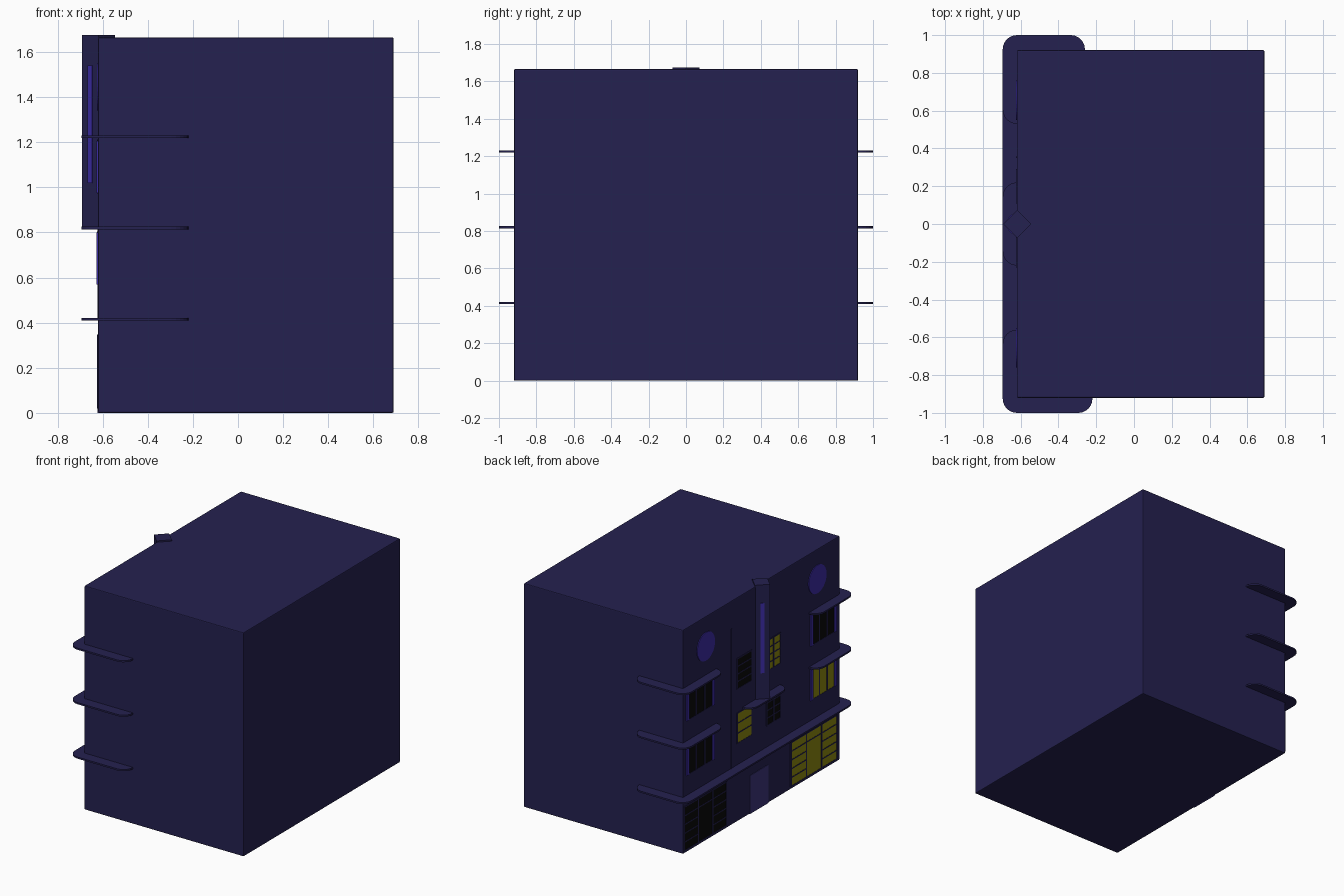
import bpy, bmesh, math

if "Cube" in bpy.data.objects:
    bpy.data.objects.remove(bpy.data.objects["Cube"])

def mat(name, c):
    m = bpy.data.materials.new(name)
    m.diffuse_color = (*c, 1)
    m.use_nodes = True
    m.node_tree.nodes["Principled BSDF"].inputs["Base Color"].default_value = m.diffuse_color
    return m

NAVY = mat("navy", (0.018, 0.015, 0.08))
PURPLE = mat("purple", (0.045, 0.025, 0.38))
DOOR = mat("door_blue", (0.045, 0.035, 0.2))
YELLOW = mat("lit_glass", (0.26, 0.24, 0.005))
DARK = mat("dark_glass", (0.003, 0.003, 0.003))
FX = -0.62  # facade plane

def make(name, bm, m):
    bmesh.ops.recalc_face_normals(bm, faces=bm.faces)
    me = bpy.data.meshes.new(name)
    bm.to_mesh(me)
    bm.free()
    me.materials.append(m)
    ob = bpy.data.objects.new(name, me)
    bpy.context.collection.objects.link(ob)
    return ob

def add_box(bm, x0, x1, y0, y1, z0, z1):
    for v in bmesh.ops.create_cube(bm, size=1)["verts"]:
        v.co = ((x0 + x1) / 2 + v.co.x * (x1 - x0),
                (y0 + y1) / 2 + v.co.y * (y1 - y0),
                (z0 + z1) / 2 + v.co.z * (z1 - z0))

def box(name, m, *b):
    bm = bmesh.new()
    add_box(bm, *b)
    return make(name, bm, m)

def prism(name, m, pts, z0, z1):
    bm = bmesh.new()
    f = bm.faces.new([bm.verts.new((x, y, z0)) for x, y in pts])
    g = bmesh.ops.extrude_face_region(bm, geom=[f])["geom"]
    bmesh.ops.translate(bm, vec=(0, 0, z1 - z0),
                        verts=[v for v in g if isinstance(v, bmesh.types.BMVert)])
    return make(name, bm, m)

def ledge(name, x1, y0, y1, z, r=0.075):
    # slab with rounded corners, its inner part buried in the building
    x0 = -0.695
    pts = []
    for cx, cy, a in ((x1 - r, y1 - r, 0), (x0 + r, y1 - r, 90),
                      (x0 + r, y0 + r, 180), (x1 - r, y0 + r, 270)):
        for i in range(7):
            t = math.radians(a + 15 * i)
            pts.append((cx + r * math.cos(t), cy + r * math.sin(t)))
    prism(name, NAVY, pts, z - 0.006, z + 0.006)

def window(name, y0, y1, z0, z1, glass, cols, rows):
    # cols: number of columns, rows: row count for each column
    box(name + "_glass", glass, FX - 0.002, FX + 0.01, y0, y1, z0, z1)
    bm = bmesh.new()
    w, t = (y1 - y0) / cols, 0.006
    for i in range(cols + 1):
        y = y0 + i * w
        add_box(bm, FX - 0.005, FX + 0.01, y - t, y + t, z0, z1)
    for i in range(cols):
        n = rows[i]
        for j in range(n + 1):
            z = z0 + (z1 - z0) * j / n
            add_box(bm, FX - 0.004, FX + 0.01, y0 + i * w, y0 + (i + 1) * w,
                    z - 0.004, z + 0.004)
    make(name + "_frame", bm, NAVY)

# main block
body = box("building_body", NAVY, FX, 0.69, -0.92, 0.92, 0, 1.665)
bev = body.modifiers.new("bevel", "BEVEL")
bev.width, bev.segments = 0.006, 2

# ledges: wrap-around at ground floor, corner ones above, one in the centre
for z in (0.82, 1.225):
    ledge("corner_ledge_left", -0.26, 0.53, 1.0, z)
    ledge("corner_ledge_right", -0.22, -1.0, -0.56, z)
ledge("ground_ledge_left", -0.26, -0.1, 1.0, 0.415)
ledge("ground_ledge_right", -0.22, -1.0, 0.1, 0.415)
box("ground_ledge_middle", NAVY, -0.695, -0.5, -0.2, 0.2, 0.409, 0.421)
ledge("centre_ledge", -0.45, -0.22, 0.22, 0.82)

# diamond column with light strips on its two outer faces
R = 0.073
prism("centre_column", NAVY, [(-0.618 - R, 0), (-0.618, -R), (-0.618 + R, 0), (-0.618, R)],
      0.82, 1.675)
for s in (1, -1):
    st = box("column_light_strip", PURPLE, -0.014, 0.014, -0.004, 0.004, 1.02, 1.54)
    st.location = (-0.6555, s * 0.0375, 0)
    st.rotation_euler.z = s * math.radians(45)

# round discs
for y in (0.655, -0.655):
    bm = bmesh.new()
    bmesh.ops.create_cone(bm, cap_ends=True, segments=32, radius1=0.105,
                          radius2=0.105, depth=0.014)
    ob = make("round_window", bm, PURPLE)
    ob.rotation_euler.y = math.radians(90)
    ob.location = (FX + 0.002, y, 1.445)

# corner windows with purple side bars
for i, (z0, z1) in enumerate(((0.57, 0.8), (0.975, 1.205))):
    for y0, y1, g in ((0.57, 0.87, DARK), (-0.865, -0.585, DARK if i else YELLOW)):
        window("corner_window", y0, y1, z0, z1, g, 3, (1, 1, 1))
        for y in (y0, y1):
            box("window_side_bar", PURPLE, FX - 0.008, FX + 0.01, y - 0.014, y + 0.014, z0, z1)
    # centre windows
    window("centre_window_left", 0.115, 0.285, z0 + 0.01, z1 + 0.005,
           DARK if i else YELLOW, 1, (4 if i else 3,))
    window("centre_window_right", -0.225, -0.06, z0 + 0.01, z1 + 0.005,
           YELLOW if i else DARK, 2, (4, 4))

# shop windows and door
window("shop_window_left", 0.41, 0.91, 0.02, 0.345, DARK, 3, (5, 1, 5))
window("shop_window_right", -0.885, -0.345, 0.02, 0.345, YELLOW, 3, (5, 1, 5))
for y0, y1 in ((0.577, 0.743), (-0.705, -0.525)):
    box("shop_window_transom", NAVY, FX - 0.004, FX + 0.01, y0, y1, 0.276, 0.284)
box("door", DOOR, FX - 0.003, FX + 0.01, -0.08, 0.14, 0.0, 0.285)

# slim vertical pipe on the facade
box("drainpipe", NAVY, FX - 0.004, FX + 0.01, 0.35, 0.358, 0.42, 1.46)
